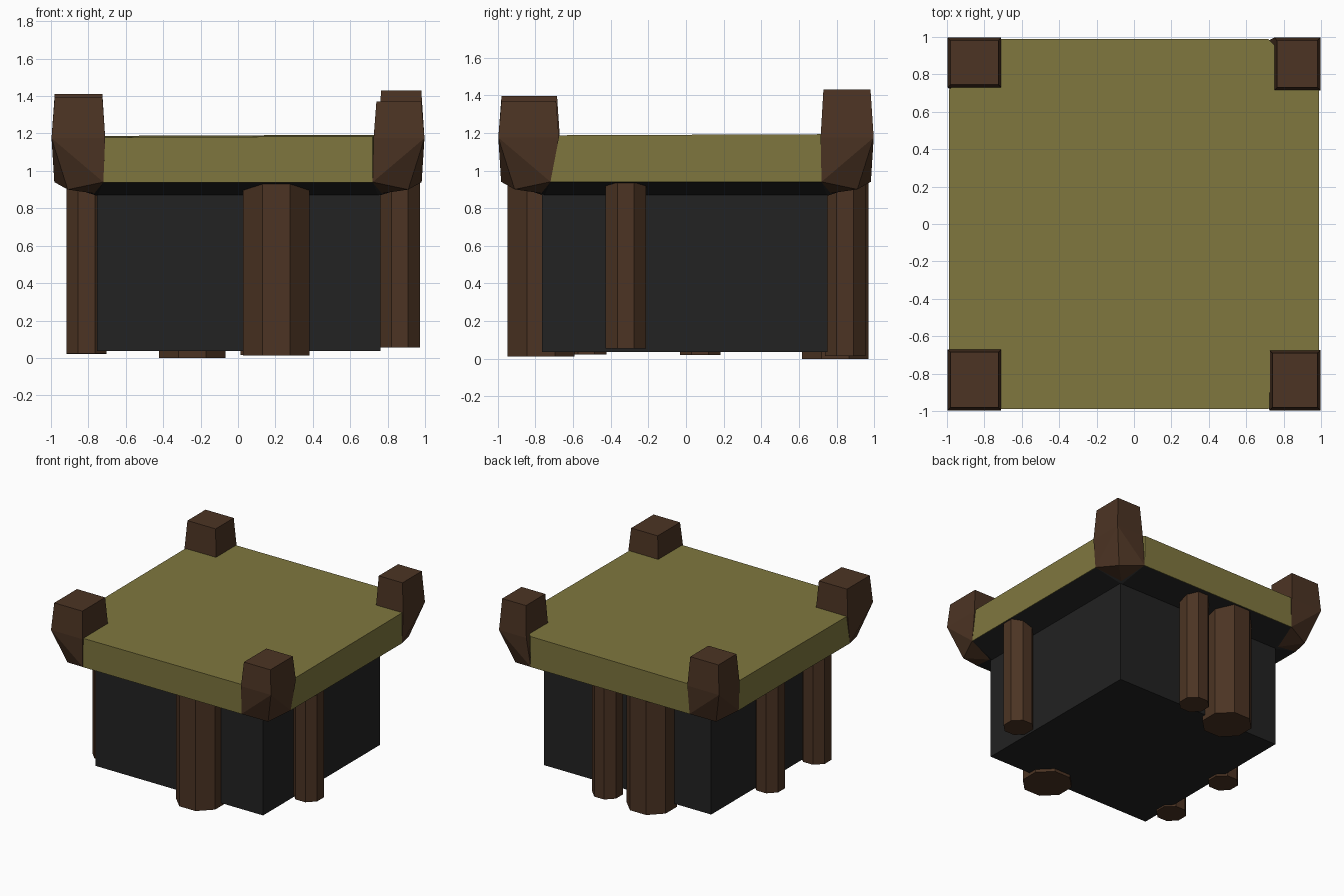
import bpy, bmesh, math

if "Cube" in bpy.data.objects:
    bpy.data.objects.remove(bpy.data.objects["Cube"])


def material(name, rgb):
    m = bpy.data.materials.new(name)
    m.diffuse_color = (*rgb, 1)
    m.use_nodes = True
    m.node_tree.nodes["Principled BSDF"].inputs["Base Color"].default_value = m.diffuse_color
    return m


OLIVE = material("olive cloth", (0.215, 0.187, 0.05))
BROWN = material("brown wood", (0.072, 0.034, 0.017))
DARK = material("charcoal", (0.016, 0.016, 0.016))


def build(name, verts, faces, mat):
    bm = bmesh.new()
    vs = [bm.verts.new(v) for v in verts]
    for f in faces:
        bm.faces.new([vs[i] for i in f])
    bmesh.ops.recalc_face_normals(bm, faces=bm.faces[:])
    me = bpy.data.meshes.new(name)
    bm.to_mesh(me)
    bm.free()
    me.materials.append(mat)
    ob = bpy.data.objects.new(name, me)
    bpy.context.collection.objects.link(ob)
    return ob


def loft(name, rings, mat):
    """Join rings of equal length and cap both ends."""
    n = len(rings[0])
    faces = [list(range(n)), list(range((len(rings) - 1) * n, len(rings) * n))]
    for r in range(len(rings) - 1):
        for i in range(n):
            j = (i + 1) % n
            faces.append((r * n + i, r * n + j, (r + 1) * n + j, (r + 1) * n + i))
    return build(name, [v for ring in rings for v in ring], faces, mat)


def octagon(e, c, z, tilt=0.0):
    """Square of half width e with corners cut back to c."""
    pts = [(e, -c), (e, c), (c, e), (-c, e), (-e, c), (-e, -c), (-c, -e), (c, -e)]
    return [(x, y, z + tilt * (x + y)) for x, y in pts]


def rectangle(x0, x1, y0, y1, z):
    return [(x0, y0, z), (x1, y0, z), (x1, y1, z), (x0, y1, z)]


def pillar(name, x, y, width, z0, z1=0.935):
    r = width / 2 / math.cos(math.pi / 8)
    ring = [(x + r * math.cos(math.pi * (i + 0.5) / 4),
             y + r * math.sin(math.pi * (i + 0.5) / 4)) for i in range(8)]
    loft(name, [[(a, b, z) for a, b in ring] for z in (z0, z1)], BROWN)


# Body block and the sloping underside below the roof
loft("body", [rectangle(-0.755, 0.763, -0.765, 0.752, z) for z in (0.037, 0.9)], DARK)
loft("roof_underside", [octagon(0.757, 0.75, 0.868), octagon(0.98, 0.72, 0.94)], DARK)

# Flat roof slab, very slightly tilted
loft("roof_slab", [octagon(0.982, 0.72, 0.939), octagon(0.988, 0.72, 1.186, 0.004)], OLIVE)

# Pillars half sunk into the walls
pillar("front_large_pillar", 0.205, -0.77, 0.355, 0.013)
pillar("back_large_pillar", -0.245, 0.793, 0.355, 0.0)
pillar("back_small_pillar", 0.12, 0.845, 0.215, 0.015)
pillar("right_pillar", 0.865, -0.32, 0.215, 0.055)
pillar("left_back_pillar", -0.81, 0.075, 0.215, 0.02)
pillar("left_front_pillar", -0.81, -0.53, 0.215, 0.023)


# Corner blocks: square tops, with the outer corner cut away below the roof line
def corner_block(name, sx, sy, xi, yi, top):
    def ring(o, a, b, z):
        return [(o, o, z), (a, o, z), (a, b, z), (o, b, z)]
    pts = ring(0.98, xi, yi, top) + ring(0.997, xi - 0.015, yi - 0.015, 1.175)
    pts += [(0.91, 0.91, 0.9), (0.72, 0.982, 0.94), (0.72, 0.72, 0.872), (0.982, 0.72, 0.94)]
    faces = [(0, 1, 2, 3)] + [(i, (i + 1) % 4, (i + 1) % 4 + 4, i + 4) for i in range(4)]
    faces += [(4, 5, 9), (4, 9, 8), (4, 11, 7), (4, 8, 11),
              (5, 6, 10, 9), (6, 7, 11, 10), (8, 9, 10), (8, 10, 11)]
    build(name, [(sx * x, sy * y, z) for x, y, z in pts], faces, BROWN)


corner_block("front_left_corner_block", -1, -1, 0.725, 0.685, 1.395)
corner_block("front_right_corner_block", 1, -1, 0.74, 0.69, 1.37)
corner_block("back_left_corner_block", -1, 1, 0.725, 0.745, 1.41)
corner_block("back_right_corner_block", 1, 1, 0.765, 0.73, 1.43)
